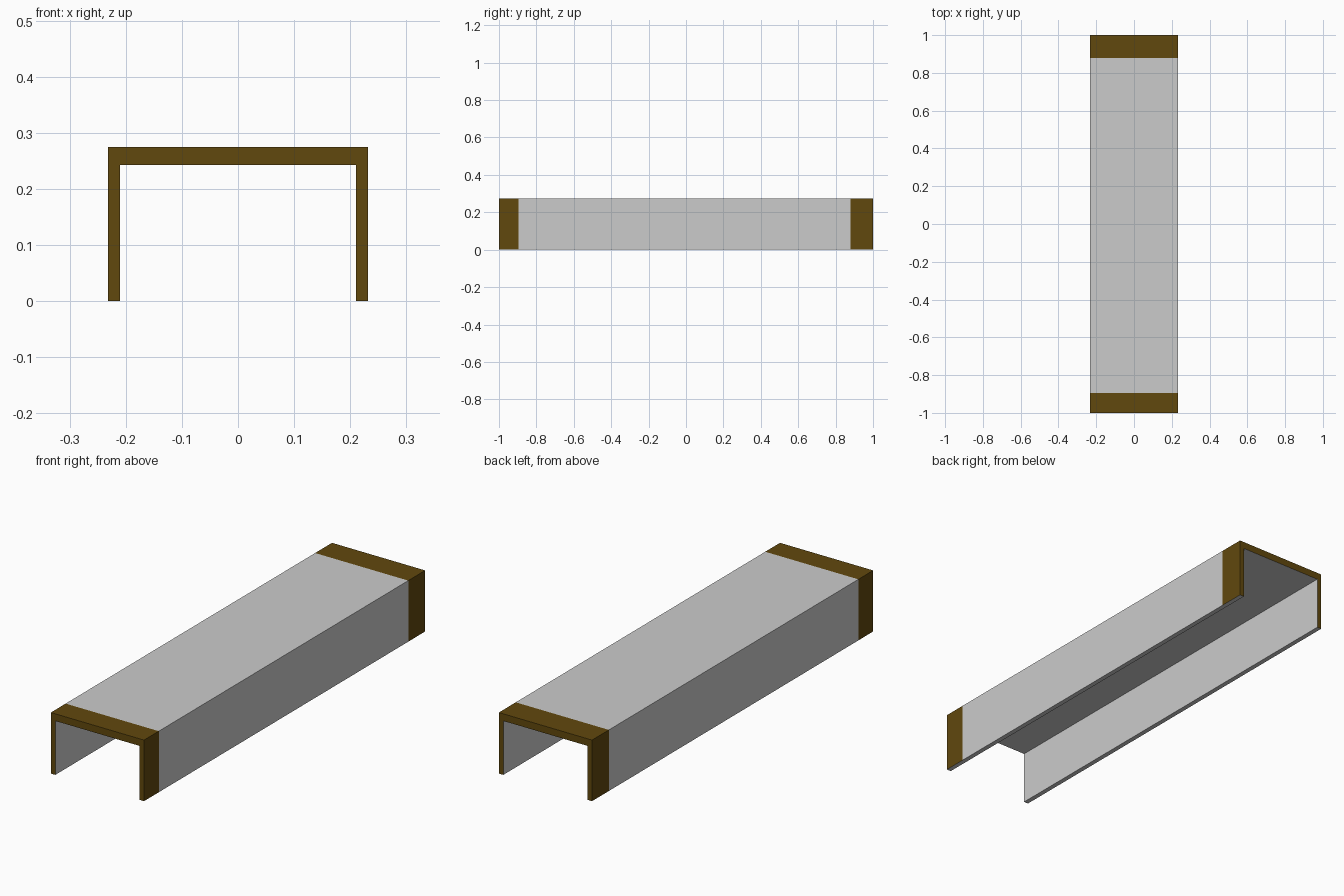
import bpy, bmesh

if "Cube" in bpy.data.objects:
    bpy.data.objects.remove(bpy.data.objects["Cube"])

W, H = 0.232, 0.275          # outer half width, height
IW, IH = 0.21, 0.243         # inner half width, ceiling height
Y0, Y1 = -1.0, 1.0           # channel ends
B0, B1 = -0.895, 0.88        # inner edges of the end bands

OUTER = [(-W, 0), (-W, H), (W, H), (W, 0)]
INNER = [(IW, 0), (IW, IH), (-IW, IH), (-IW, 0)]

brown = bpy.data.materials.new("brown")
brown.diffuse_color = (0.12, 0.065, 0.004, 1)
brown.use_nodes = True
brown.node_tree.nodes["Principled BSDF"].inputs["Base Color"].default_value = brown.diffuse_color


def strip(bm, path, ya, yb):
    """Sweep an open x/z path along y."""
    for (xa, za), (xb, zb) in zip(path, path[1:]):
        bm.faces.new([bm.verts.new(p) for p in
                      ((xa, ya, za), (xa, yb, za), (xb, yb, zb), (xb, ya, zb))])


def end_face(bm, y):
    """U-shaped end face, as three quads facing outwards."""
    inner = INNER[::-1]
    for i in range(3):
        quad = [OUTER[i], OUTER[i + 1], inner[i + 1], inner[i]]
        if y < 0:
            quad.reverse()
        f = bm.faces.new([bm.verts.new((x, y, z)) for x, z in quad])
        f.normal_update()
        if f.normal.y * y < 0:
            f.normal_flip()


def finish(bm, name, mat=None):
    bmesh.ops.remove_doubles(bm, verts=bm.verts, dist=1e-5)
    me = bpy.data.meshes.new(name)
    bm.to_mesh(me)
    bm.free()
    if mat:
        me.materials.append(mat)
    bpy.context.collection.objects.link(bpy.data.objects.new(name, me))


# Grey channel: outer skin between the bands, full-length inside and leg bottoms
bm = bmesh.new()
strip(bm, OUTER, B0, B1)
for ya, yb in ((Y0, 0), (0, Y1)):
    strip(bm, [OUTER[3]] + INNER + [OUTER[0]], ya, yb)
finish(bm, "channel")

# Brown end bands with their end faces
for name, ya, yb, y_end in (("front_band", Y0, B0, Y0), ("back_band", B1, Y1, Y1)):
    bm = bmesh.new()
    strip(bm, OUTER, ya, yb)
    end_face(bm, y_end)
    finish(bm, name, brown)
